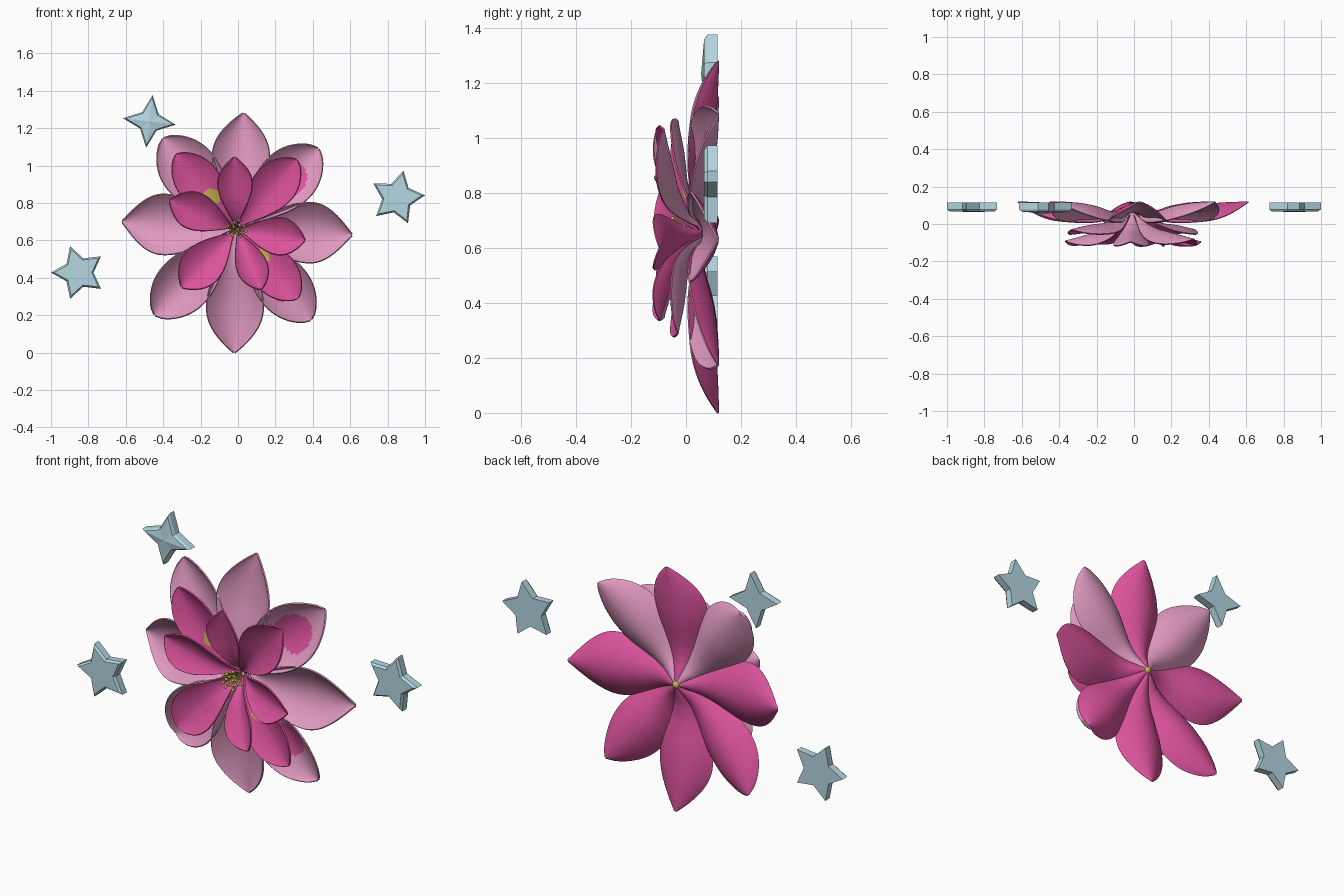
import bpy, bmesh, math, random
from mathutils import Vector, Matrix

cube = bpy.data.objects.get("Cube")
if cube:
    bpy.data.objects.remove(cube, do_unlink=True)


def material(name, rgb):
    m = bpy.data.materials.new(name)
    m.use_nodes = True
    m.diffuse_color = (*rgb, 1)
    m.node_tree.nodes["Principled BSDF"].inputs["Base Color"].default_value = (*rgb, 1)
    return m


LIGHT = material("light_pink", (0.75, 0.32, 0.53))
DEEP = material("deep_pink", (0.70, 0.085, 0.33))
YELLOW = material("yellow", (0.58, 0.45, 0.08))
BLUE = material("pale_blue", (0.46, 0.68, 0.76))

CX, CZ = -0.01, 0.66
ROWS, COLS = 44, 22


def finish(bm, name, mats):
    mesh = bpy.data.meshes.new(name)
    bm.to_mesh(mesh)
    bm.free()
    obj = bpy.data.objects.new(name, mesh)
    bpy.context.collection.objects.link(obj)
    for m in mats:
        mesh.materials.append(m)
    bpy.ops.object.select_all(action="DESELECT")
    obj.select_set(True)
    bpy.context.view_layer.objects.active = obj
    return obj


def smooth(angle):
    bpy.ops.object.shade_smooth_by_angle(angle=math.radians(angle))


def along(points, t):
    # Value along a short list of (t, value) pairs
    for (t0, a), (t1, b) in zip(points, points[1:]):
        if t <= t1:
            return a + (b - a) * (t - t0) / (t1 - t0)
    return points[-1][1]


def width(t, blunt):
    # Petal outline: widest at 0.63, narrow root, pointed or blunt tip
    if t < 0.63:
        return max(math.sin(math.pi / 2 * (t / 0.63) ** 1.15), 0.07)
    return max(math.sin(math.pi * t ** 1.5), 0.001) ** blunt


def petal(name, tip, half, depth, cup, curl, front, back, blunt, patch=None, spot=(0, 0), shift=0):
    d = Vector((tip[0] - CX, 0, tip[1] - CZ))
    length = d.length
    d.normalize()
    side = Vector((-d.z, 0, d.x))
    centre = Vector((CX, 0, CZ))
    bm = bmesh.new()
    grid = []
    for i in range(ROWS + 1):
        t = i / ROWS
        w = max(width(t, blunt), 0.015)
        # Average neighbouring depths so the midline bends softly
        mid = sum(along(depth, min(max(t + o, 0), 1)) for o in (-0.06, 0, 0.06)) / 3
        row = []
        for j in range(COLS + 1):
            v = 2 * j / COLS - 1
            p = centre + d * (0.01 + t * (length - 0.01)) + side * (half * w * v)
            p.y = mid + shift * t - cup * w * abs(v) ** curl
            row.append(bm.verts.new(p))
        grid.append(row)
    for i in range(ROWS):
        for j in range(COLS):
            f = bm.faces.new((grid[i][j], grid[i + 1][j], grid[i + 1][j + 1], grid[i][j + 1]))
            # Round painted spot on the front
            rel = f.calc_center_median() - centre
            if patch and math.hypot(rel.dot(d) - spot[0], rel.dot(side)) < spot[1]:
                f.material_index = 2
    obj = finish(bm, name, [front, back, patch or front, back])
    mod = obj.modifiers.new("thickness", "SOLIDIFY")
    mod.thickness = 0.007
    mod.offset = -1
    mod.material_offset = 1
    bpy.ops.object.modifier_apply(modifier=mod.name)
    smooth(50)


# Outer ring of petals: rooted at the back, arching forward, tips swept back
OUTER = [(0, 0.1), (0.1, 0.07), (0.22, 0.055), (0.35, 0.066), (0.55, 0.094), (0.75, 0.108), (1, 0.114)]
for name, tip, half, back, blunt, spot in [
    ("top", (0.03, 1.28), 0.15, DEEP, 0.9, None),
    ("upper_left", (0.43, 1.09), 0.15, LIGHT, 0.62, (0.39, 0.1)),
    ("left", (0.61, 0.63), 0.16, DEEP, 1.0, None),
    ("lower_left", (0.39, 0.175), 0.14, DEEP, 0.62, (0.39, 0.085)),
    ("bottom", (-0.02, 0.0), 0.15, DEEP, 0.9, None),
    ("lower_right", (-0.445, 0.20), 0.145, DEEP, 0.62, None),
    ("right", (-0.62, 0.70), 0.16, DEEP, 1.0, None),
    ("upper_right", (-0.40, 1.145), 0.15, LIGHT, 0.62, None),
]:
    petal("outer_petal_" + name, tip, half, OUTER, 0.085, 2, LIGHT, back, blunt,
          DEEP if spot else None, spot or (0, 0))

# Two middle petals
MIDDLE = [(0, 0.075), (0.15, 0.03), (0.4, 0.0), (0.7, -0.012), (1, -0.035)]
for name, tip, spot in [
    ("upper_right", (-0.33, 1.06), (0.215, 0.05)),
    ("lower_left", (0.32, 0.29), (0.20, 0.045)),
]:
    petal("middle_petal_" + name, tip, 0.115, MIDDLE, 0.045, 1.8, DEEP, LIGHT, 0.65, YELLOW, spot)

# Front ring of petals, leaning forward
FRONT = [(0, 0.06), (0.15, 0.005), (0.35, -0.03), (0.7, -0.06), (1, -0.086)]
for name, tip, half, back, blunt, shift in [
    ("top", (-0.02, 1.045), 0.09, LIGHT, 0.9, -0.015),
    ("upper_left", (0.315, 1.03), 0.115, LIGHT, 0.65, 0),
    ("left", (0.357, 0.60), 0.098, DEEP, 0.85, -0.015),
    ("bottom", (0.125, 0.34), 0.08, DEEP, 0.75, -0.015),
    ("lower_right", (-0.30, 0.35), 0.11, LIGHT, 0.75, 0),
    ("right", (-0.365, 0.815), 0.098, LIGHT, 0.85, -0.01),
]:
    petal("front_petal_" + name, tip, half, FRONT, 0.05, 1.8, DEEP, back, blunt, shift=shift)

# Stamens fanning out of the centre, and the core behind them
random.seed(4)
bm = bmesh.new()
for k in range(14):
    ang = k * 2.4
    spread = 0.055 * math.sqrt((k + 0.5) / 14)
    root = Vector((CX, 0.04, CZ))
    end = root + Vector((math.cos(ang) * spread, -random.uniform(0.08, 0.11), math.sin(ang) * spread))
    axis = end - root
    turn = axis.to_track_quat("Z", "Y").to_matrix().to_4x4()
    bmesh.ops.create_cone(bm, cap_ends=True, segments=6, radius1=0.004, radius2=0.005,
                          depth=axis.length, matrix=Matrix.Translation((root + end) / 2) @ turn)
    bmesh.ops.create_icosphere(bm, subdivisions=2, radius=0.008, matrix=Matrix.Translation(end) @ turn)
finish(bm, "stamens", [YELLOW])
smooth(50)

bm = bmesh.new()
bmesh.ops.create_uvsphere(bm, u_segments=16, v_segments=10, radius=0.02,
                          matrix=Matrix.Translation((CX, 0.094, CZ)))
finish(bm, "flower_core", [YELLOW])
smooth(50)


def star(name, x, z, points, start, radius, ratio, peak):
    bm = bmesh.new()
    rings = []
    n = points * 2
    for scale, y in [(1, 0.115), (1, 0.078), (0.88, 0.066)]:
        ring = []
        for k in range(n):
            a = math.radians(start) + math.pi * k / points
            r = radius * scale * (ratio if k % 2 else 1)
            ring.append(bm.verts.new((x + r * math.cos(a), y, z + r * math.sin(a))))
        rings.append(ring)
    for a, b in zip(rings, rings[1:]):
        for k in range(n):
            bm.faces.new((a[k], a[(k + 1) % n], b[(k + 1) % n], b[k]))
    # Front rises slightly to a central point
    tip = bm.verts.new((x, peak, z))
    for k in range(n):
        bm.faces.new((rings[-1][k], rings[-1][(k + 1) % n], tip))
    bm.faces.new(rings[0][::-1])
    bmesh.ops.recalc_face_normals(bm, faces=bm.faces)
    finish(bm, name, [BLUE])


# Bevelled stars around the flower
star("upper_star", -0.474, 1.236, 4, 83, 0.142, 0.44, 0.055)
star("left_star", 0.851, 0.828, 5, 5, 0.149, 0.54, 0.065)
star("right_star", -0.852, 0.428, 5, 180, 0.148, 0.54, 0.065)
